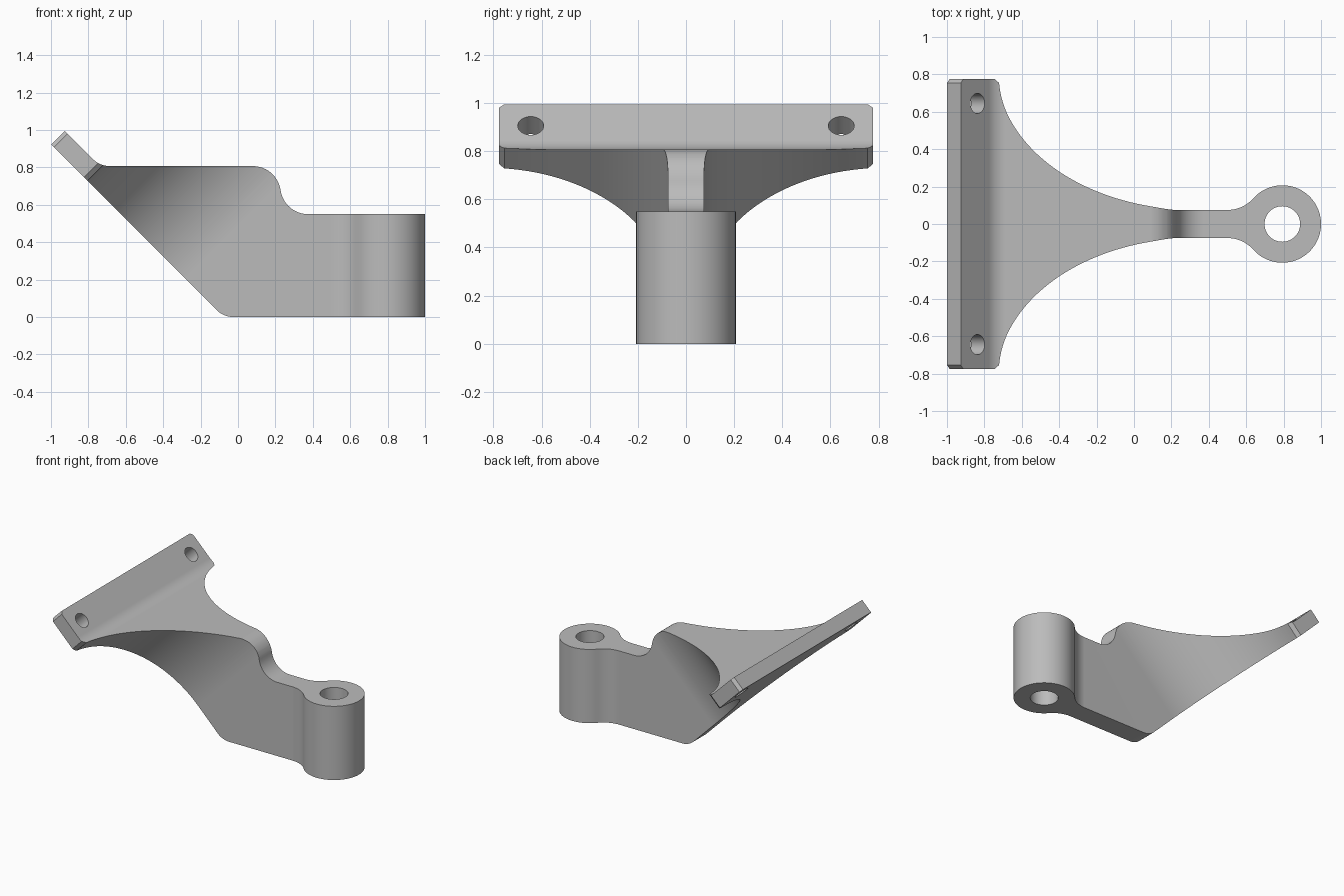
import bpy, bmesh
from math import sin, cos, pi, tan, asin, sqrt, atan2, radians
from mathutils import Vector

if "Cube" in bpy.data.objects:
    bpy.data.objects.remove(bpy.data.objects["Cube"])

grey = bpy.data.materials.new("plain grey")
grey.use_nodes = True
colour = (0.5, 0.5, 0.5, 1)
grey.diffuse_color = colour
grey.node_tree.nodes["Principled BSDF"].inputs["Base Color"].default_value = colour


def arc(cx, cy, r, a0, a1, n):
    return [(cx + r * cos(a0 + (a1 - a0) * i / n),
             cy + r * sin(a0 + (a1 - a0) * i / n)) for i in range(n + 1)]


def rounded(corners, n=12):
    """Polygon from (x, y, radius) corners, each rounded by its radius."""
    out = []
    for i, (x, y, r) in enumerate(corners):
        p = Vector((x, y))
        if not r:
            out.append((x, y))
            continue
        d1 = (Vector(corners[i - 1][:2]) - p).normalized()
        d2 = (Vector(corners[(i + 1) % len(corners)][:2]) - p).normalized()
        half = d1.angle(d2) / 2
        c = p + (d1 + d2).normalized() * r / sin(half)
        v1, v2 = (p + d * r / tan(half) - c for d in (d1, d2))
        sweep = pi - 2 * half
        for k in range(n + 1):
            t = k / n
            v = (v1 * sin((1 - t) * sweep) + v2 * sin(t * sweep)) / sin(sweep)
            out.append(tuple(c + v))
    return out


def mirrored(half):
    """Close a half outline by mirroring it across the long axis."""
    return half + [(a, -b) for a, b in reversed(half) if abs(b) > 1e-6]


def prism(name, outline, u, v, w, start, end):
    """Extrude an outline drawn on axes u, v along axis w."""
    u, v, w = Vector(u).normalized(), Vector(v).normalized(), Vector(w).normalized()
    bm = bmesh.new()
    base = bm.faces.new([bm.verts.new(u * a + v * b + w * start) for a, b in outline])
    new = bmesh.ops.extrude_face_region(bm, geom=[base], use_keep_orig=True)
    bmesh.ops.translate(bm, vec=w * (end - start),
                        verts=[g for g in new["geom"] if isinstance(g, bmesh.types.BMVert)])
    bmesh.ops.recalc_face_normals(bm, faces=bm.faces)
    mesh = bpy.data.meshes.new(name)
    bm.to_mesh(mesh)
    bm.free()
    mesh.materials.append(grey)
    ob = bpy.data.objects.new(name, mesh)
    bpy.context.collection.objects.link(ob)
    return ob


def activate(ob):
    bpy.ops.object.select_all(action="DESELECT")
    ob.select_set(True)
    bpy.context.view_layer.objects.active = ob


def combine(ob, other, operation):
    other.hide_render = True
    mod = ob.modifiers.new("combine", "BOOLEAN")
    mod.operation, mod.solver, mod.object = operation, "EXACT", other
    activate(ob)
    bpy.ops.object.modifier_apply(modifier=mod.name)
    bpy.data.objects.remove(other)


X, Y, Z = (1, 0, 0), (0, 1, 0), (0, 0, 1)
SLOPE, NORMAL = (1, 0, -1), (1, 0, 1)
web, hub_x, hub_r, hub_top, seam = 0.075, 0.793, 0.207, 0.55, 0.5

# Side profile: sloped plate, flat shoulder, S-shaped step and arm
side = rounded([(-1.05, 0.973, 0), (-0.077, 0, 0.13), (seam, 0, 0),
                (seam, hub_top, 0), (0.245, hub_top, 0.149), (0.21, 0.807, 0.149),
                (-0.738, 0.807, 0.13), (-0.977, 1.046, 0)])
bracket = prism("bracket", side, X, Z, Y, -1, 1)

# Outline square to the plate: chamfered plate, then flared sides down to the web
flare_r = 0.75
flare_y = web + flare_r
flare = arc(-0.338, flare_y, flare_r, pi + asin((flare_y - 0.755) / flare_r), 1.5 * pi, 40)
half = [(-1.358, 0.755), (-1.338, 0.776), (-1.11, 0.776)] + flare + [(0.7, web)]
combine(bracket, prism("flare", mirrored(half), SLOPE, Y, NORMAL, -0.6, 1.3), "INTERSECT")

# Hub with blended neck
d = hub_x - seam
neck_r = (d * d + web * web - hub_r * hub_r) / (2 * (hub_r - web))
neck_y = web + neck_r
meet = atan2(-neck_y, d)
neck = arc(seam, neck_y, neck_r, -pi / 2, meet, 10)
rim = arc(hub_x, 0, hub_r, meet + pi, 0, 32)
hub = prism("hub", mirrored(neck + rim[1:]), X, Y, Z, 0, hub_top)
combine(bracket, hub, "UNION")

# Hub bore and the two plate holes
bore = prism("bore", arc(hub_x, 0, 0.095, 0, 2 * pi, 48)[:-1], X, Y, Z, -0.2, 0.8)
combine(bracket, bore, "DIFFERENCE")
for y in (-0.645, 0.645):
    hole = prism("hole", arc(-1.232, y, 0.054, 0, 2 * pi, 32)[:-1], SLOPE, Y, NORMAL, -0.3, 0.3)
    combine(bracket, hole, "DIFFERENCE")

# Smooth curved faces, keep edges crisp
activate(bracket)
bpy.ops.object.shade_smooth_by_angle(angle=radians(25))
finish = bracket.modifiers.new("even shading", "WEIGHTED_NORMAL")
finish.keep_sharp = True
